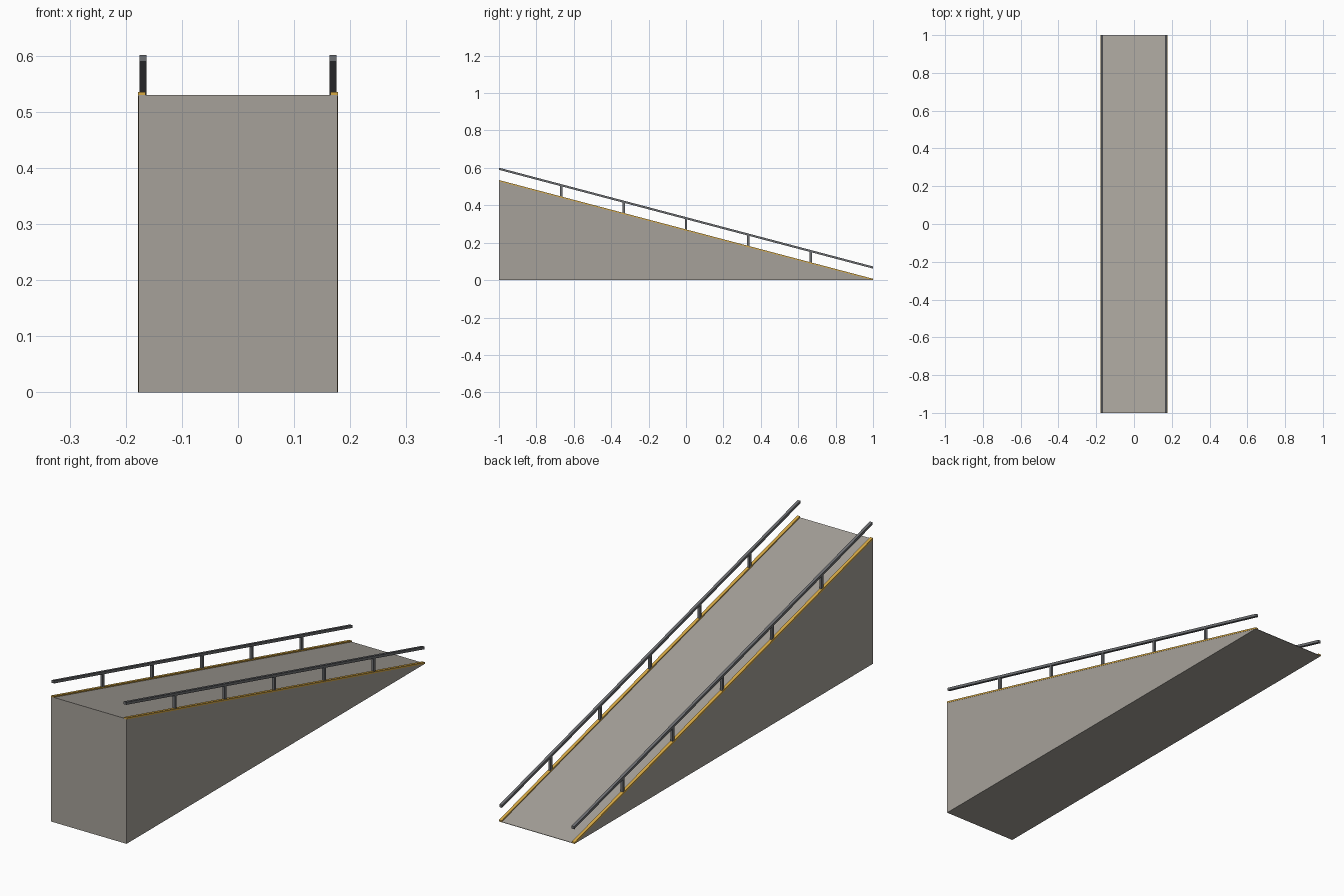
import bpy

if "Cube" in bpy.data.objects:
    bpy.data.objects.remove(bpy.data.objects["Cube"])

def material(name, rgb):
    m = bpy.data.materials.new(name)
    m.diffuse_color = (*rgb, 1)
    m.use_nodes = True
    m.node_tree.nodes["Principled BSDF"].inputs["Base Color"].default_value = m.diffuse_color
    return m

CONCRETE = material("warm grey concrete", (0.38, 0.355, 0.32))
STEEL = material("dark grey steel", (0.155, 0.16, 0.17))
YELLOW = material("safety yellow", (0.68, 0.40, 0.06))

HALF_W = 0.177
TOP, TOE = 0.530, 0.002          # ramp height at the front and back ends
RAIL_X = 0.1695                  # centre line of rails and posts


def slope(y):
    return TOP + (TOE - TOP) * (y + 1) / 2


def prism(name, x0, x1, profile, mat):
    """Extrude a (y, z) profile between two x positions."""
    n = len(profile)
    verts = [(x, y, z) for x in (x0, x1) for y, z in profile]
    faces = [tuple(range(n))[::-1], tuple(range(n, 2 * n))]
    faces += [(i, (i + 1) % n, (i + 1) % n + n, i + n) for i in range(n)]
    mesh = bpy.data.meshes.new(name)
    mesh.from_pydata(verts, [], faces)
    mesh.materials.append(mat)
    ob = bpy.data.objects.new(name, mesh)
    bpy.context.collection.objects.link(ob)
    # consistent outward normals
    import bmesh
    bm = bmesh.new()
    bm.from_mesh(mesh)
    bmesh.ops.recalc_face_normals(bm, faces=bm.faces)
    bm.to_mesh(mesh)
    bm.free()
    return ob


def sloped_bar(name, x0, x1, low, high, mat):
    """Bar following the ramp, low/high measured above its surface."""
    return prism(name, x0, x1, [(-1, slope(-1) + low), (1, slope(1) + low),
                                (1, slope(1) + high), (-1, slope(-1) + high)], mat)


# Ramp body
prism("ramp_body", -HALF_W, HALF_W, [(-1, 0), (1, 0), (1, TOE), (-1, TOP)], CONCRETE)

for side, s in (("left", -1), ("right", 1)):
    # Yellow edge strip
    sloped_bar(f"{side}_edge_strip", s * 0.1645, s * 0.178, -0.002, 0.005, YELLOW)
    # Handrail
    sloped_bar(f"{side}_handrail", s * (RAIL_X - 0.006), s * (RAIL_X + 0.006),
               0.0595, 0.071, STEEL)
    # Posts
    for i in range(5):
        y = (i - 2) / 3
        a, b = y - 0.006, y + 0.006
        prism(f"{side}_post_{i + 1}", s * (RAIL_X - 0.005), s * (RAIL_X + 0.005),
              [(a, slope(a)), (b, slope(b)), (b, slope(b) + 0.062), (a, slope(a) + 0.062)],
              STEEL)
